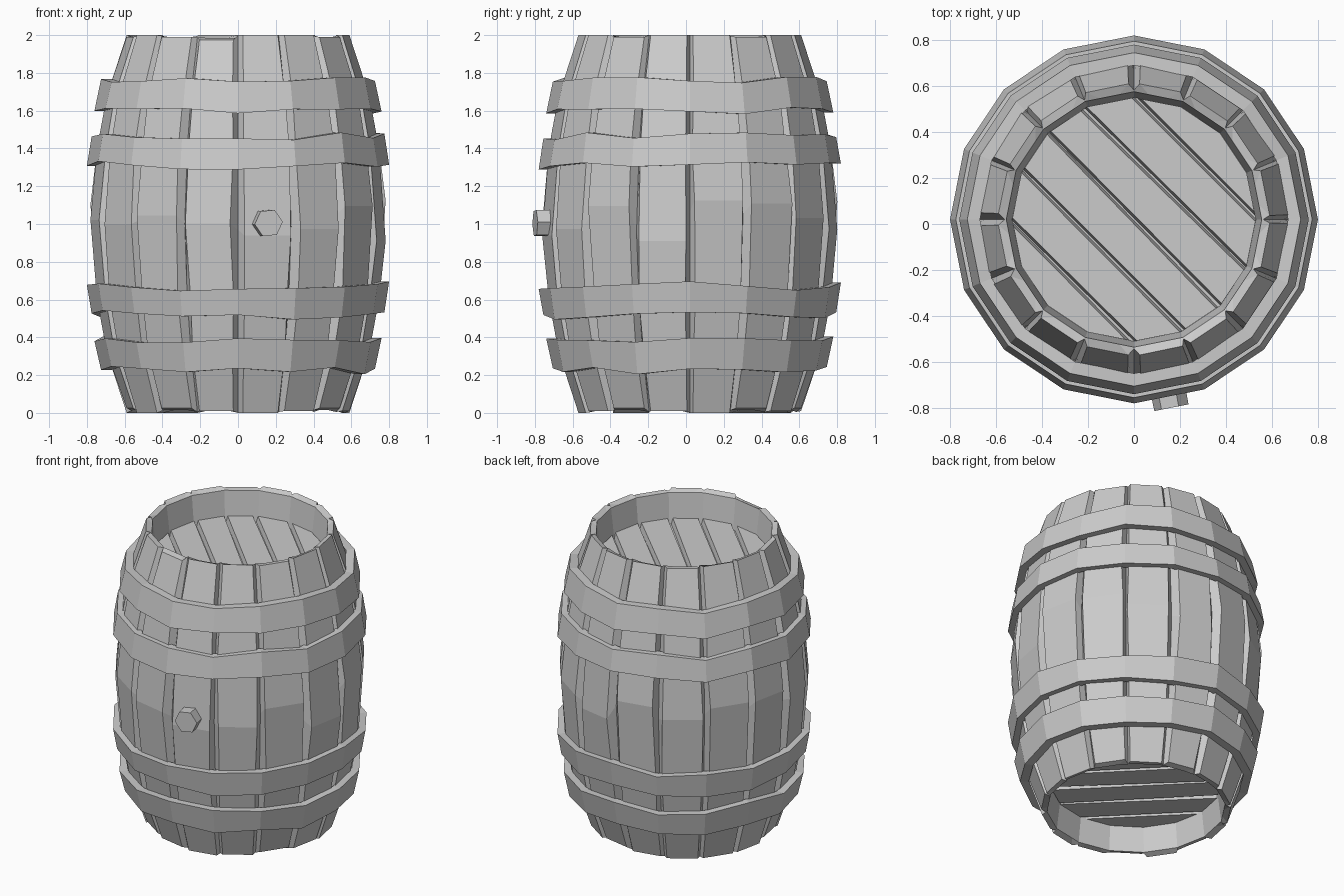
import bpy, bmesh, math, random
from mathutils import Vector, Matrix

if "Cube" in bpy.data.objects:
    bpy.data.objects.remove(bpy.data.objects["Cube"])

random.seed(4)
N = 16
STEP = 2 * math.pi / N
CY = 0.02          # barrel axis sits slightly behind the origin


def jit(a):
    return random.uniform(-a, a)


def pt(r, ang, z):
    return Vector((r * math.cos(ang), r * math.sin(ang) + CY, z))


def finish(bm, name):
    bmesh.ops.recalc_face_normals(bm, faces=bm.faces[:])
    me = bpy.data.meshes.new(name)
    bm.to_mesh(me)
    bm.free()
    ob = bpy.data.objects.new(name, me)
    bpy.context.collection.objects.link(ob)
    return ob


def skin(bm, rings, closed=False):
    """Join consecutive vertex rings with quads."""
    n = len(rings[0])
    pairs = list(zip(rings, rings[1:]))
    if closed:
        pairs.append((rings[-1], rings[0]))
    for a, b in pairs:
        for i in range(n):
            j = (i + 1) % n
            bm.faces.new((a[i], a[j], b[j], b[i]))


# Stave wall: 16 flat panels separated by V grooves, hollow at both ends
def make_staves():
    bm = bmesh.new()
    profile = [(0.0, 0.59), (0.32, 0.695), (0.6, 0.747), (1.0, 0.782),
               (1.4, 0.747), (1.68, 0.695), (2.0, 0.59)]
    half = [(STEP / 2 - math.radians(random.uniform(1.4, 2.6)),
             STEP / 2 - math.radians(random.uniform(1.4, 2.6))) for _ in range(N)]
    mid = [random.uniform(-0.1, 0.14) for _ in range(N)]
    end_dip = [random.choice((0, 0, 0.01, 0.025)) for _ in range(2 * N)]
    rings = []
    for k, (z, r) in enumerate(profile):
        ring = []
        for i in range(N):
            c = (i + 0.5) * STEP
            dz = mid[i] if k == 3 else 0
            if k == 0:
                dz = end_dip[i]
            elif k == 6:
                dz = -end_dip[N + i]
            wob = math.radians(0.7) if k in (2, 3, 4) else 0
            groove = r - (0.028 if k in (0, 6) else 0.045)
            ring.append(bm.verts.new(pt(groove, i * STEP, z + dz * 0.5)))
            ring.append(bm.verts.new(pt(r, c - half[i][0] + jit(wob), z + dz)))
            ring.append(bm.verts.new(pt(r, c + half[i][1] + jit(wob), z + dz)))
        rings.append(ring)
    # inner lining follows the same angular layout
    for z, r in ((1.985, 0.55), (1.78, 0.525), (0.22, 0.525), (0.015, 0.55)):
        ring = []
        for i in range(N):
            for a in (0, 0.3, 0.7):
                flat = math.cos(STEP / 2) / math.cos((a - 0.5) * STEP)
                ring.append(bm.verts.new(pt(r * flat * 1.01, (i + a) * STEP, z)))
        rings.append(ring)
    skin(bm, rings, closed=True)
    return finish(bm, "staves")


# Hoop: uneven 16-sided metal band
def make_hoop(name, z0, r0, z1, r1):
    bm = bmesh.new()
    rings = [[], [], [], []]
    for i in range(N):
        a = i * STEP
        d, e = jit(0.02), jit(0.008)
        for ring, r, z in zip(rings, (r0, r1, r1 - 0.055, r0 - 0.055), (z0, z1, z1, z0)):
            ring.append(bm.verts.new(pt(r, a, z + d + (e if z == z1 else -e))))
    skin(bm, rings, closed=True)
    return finish(bm, name)


# Head: a backing disc plus diagonal planks cut from a 16-gon
def disc(r, z, h):
    bm = bmesh.new()
    bmesh.ops.create_cone(bm, cap_ends=True, segments=N, radius1=r, radius2=r, depth=h,
                          matrix=Matrix.Translation((0, CY, z)))
    return bm


def make_head(name, z_face, up):
    finish(disc(0.535, z_face - up * 0.065, 0.05), name + "_backing")
    across = Vector((1, 1, 0)).normalized()
    along = Vector((1, -1, 0)).normalized()
    for k in range(6):
        bm = disc(0.53, z_face - up * 0.04, 0.08)
        for side in (-1, 1):
            off = (k - 2.5 + side * 0.5) * 0.19
            outer = (k == 0 and side < 0) or (k == 5 and side > 0)
            if outer:
                continue
            co = across * (off - side * 0.014) + Vector((0, CY, z_face))
            no = across * side + along * jit(0.015) + Vector((0, 0, up * 0.25))
            bmesh.ops.bisect_plane(bm, geom=bm.verts[:] + bm.edges[:] + bm.faces[:],
                                   plane_co=co, plane_no=no, clear_outer=True)
            rim = [e for e in bm.edges if e.is_boundary]
            bmesh.ops.holes_fill(bm, edges=rim, sides=0)
        finish(bm, f"{name}_plank_{k + 1}")


# Bung: short hexagonal plug on the stave just right of the front groove
def make_bung():
    ang = -math.pi / 2 + STEP / 2
    out = Vector((math.cos(ang), math.sin(ang), 0))
    bm = bmesh.new()
    rot = out.to_track_quat('Z', 'Y').to_matrix().to_4x4()
    spin = Matrix.Rotation(math.radians(5), 4, 'Z')
    bmesh.ops.create_cone(bm, cap_ends=True, segments=6, radius1=0.078, radius2=0.076,
                          depth=0.14,
                          matrix=Matrix.Translation(out * 0.765 + Vector((0, CY, 1.005))) @ rot @ spin)
    # turn the hexagon so corners point sideways
    xs = [abs((v.co - out * 0.765).z - 1.005) for v in bm.verts]
    if max(xs) > 0.073:
        bmesh.ops.rotate(bm, verts=bm.verts[:], cent=out * 0.765 + Vector((0, CY, 1.005)),
                         matrix=Matrix.Rotation(math.radians(30), 3, out))
    return finish(bm, "bung")


make_staves()
make_hoop("hoop_bottom", 0.23, 0.725, 0.385, 0.76)
make_hoop("hoop_lower", 0.52, 0.775, 0.67, 0.80)
make_hoop("hoop_upper", 1.315, 0.80, 1.465, 0.775)
make_hoop("hoop_top", 1.60, 0.76, 1.755, 0.725)
make_head("top_head", 1.82, 1)
make_head("bottom_head", 0.18, -1)
make_bung()
